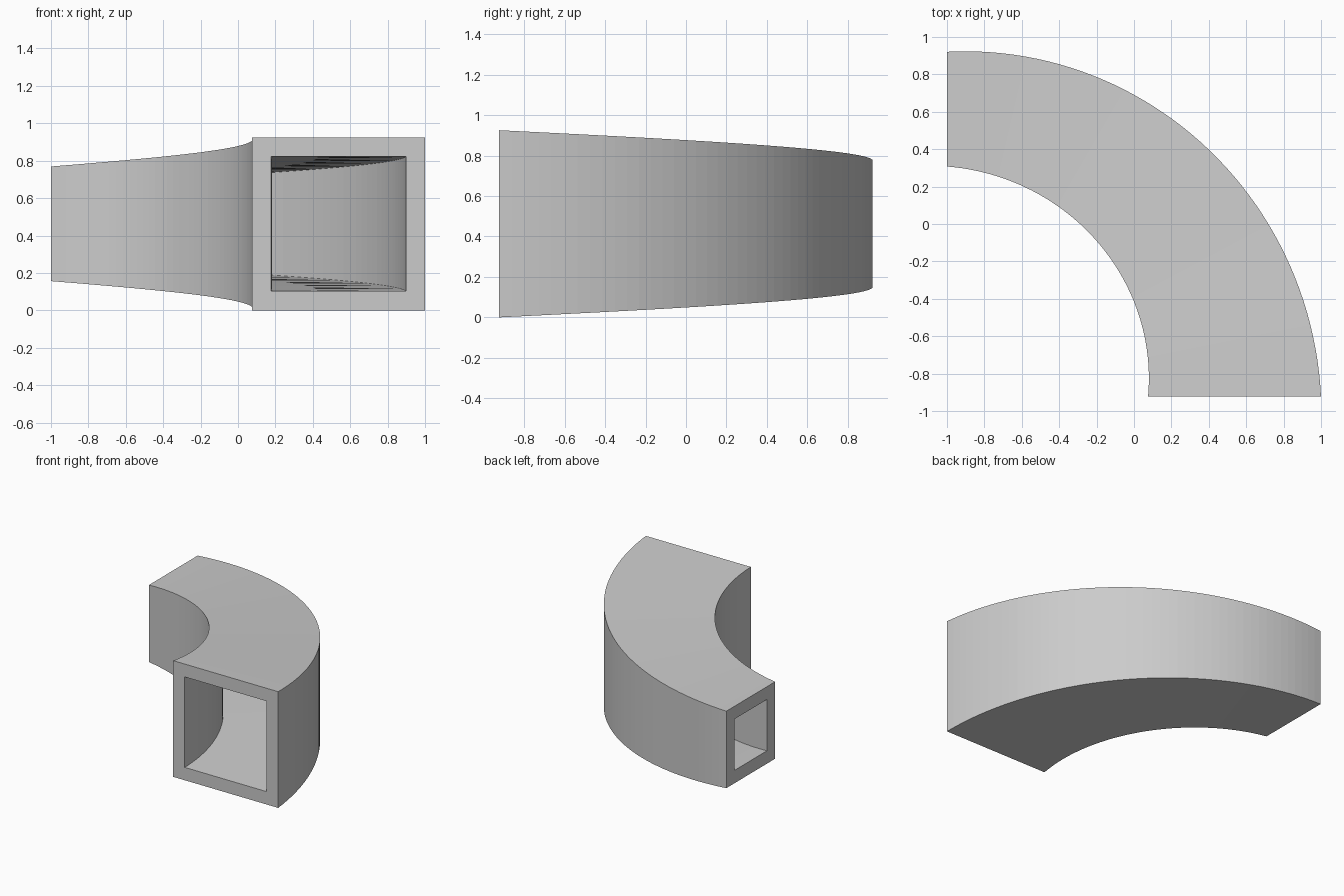
import bpy, bmesh
from math import sin, cos, pi

cube = bpy.data.objects.get("Cube")
if cube:
    bpy.data.objects.remove(cube, do_unlink=True)

# Bend proportions
RADIUS = 1.5375                 # centreline radius of the quarter turn
CENTRE = (-1.0, -0.9235, 0.4625)
START_HALF, END_HALF = 0.4625, 0.3065
WALL = 0.1025
STEPS = 48
CORNERS = ((-1, -1), (1, -1), (1, 1), (-1, 1))

grey = bpy.data.materials.new("light grey")
grey.use_nodes = True
colour = (0.6, 0.6, 0.6, 1)
grey.diffuse_color = colour
grey.node_tree.nodes["Principled BSDF"].inputs["Base Color"].default_value = colour

bm = bmesh.new()


def square_ring(t, inset):
    """Square section of the duct at fraction t of the turn."""
    half = START_HALF + (END_HALF - START_HALF) * t - inset
    a = t * pi / 2
    return [bm.verts.new((CENTRE[0] + (RADIUS + u * half) * cos(a),
                          CENTRE[1] + (RADIUS + u * half) * sin(a),
                          CENTRE[2] + v * half)) for u, v in CORNERS]


def bridge(a, b):
    for i in range(4):
        j = (i + 1) % 4
        bm.faces.new((a[i], a[j], b[j], b[i]))


# Outer skin, inner skin and the two rims
outer = [square_ring(i / STEPS, 0) for i in range(STEPS + 1)]
inner = [square_ring(i / STEPS, WALL) for i in range(STEPS + 1)]
for skin in (outer, inner):
    for a, b in zip(skin, skin[1:]):
        bridge(a, b)
bridge(outer[0], inner[0])
bridge(outer[-1], inner[-1])
bmesh.ops.recalc_face_normals(bm, faces=bm.faces)

mesh = bpy.data.meshes.new("tapered_duct_bend")
bm.to_mesh(mesh)
bm.free()
mesh.materials.append(grey)
duct = bpy.data.objects.new("tapered_duct_bend", mesh)
bpy.context.collection.objects.link(duct)
